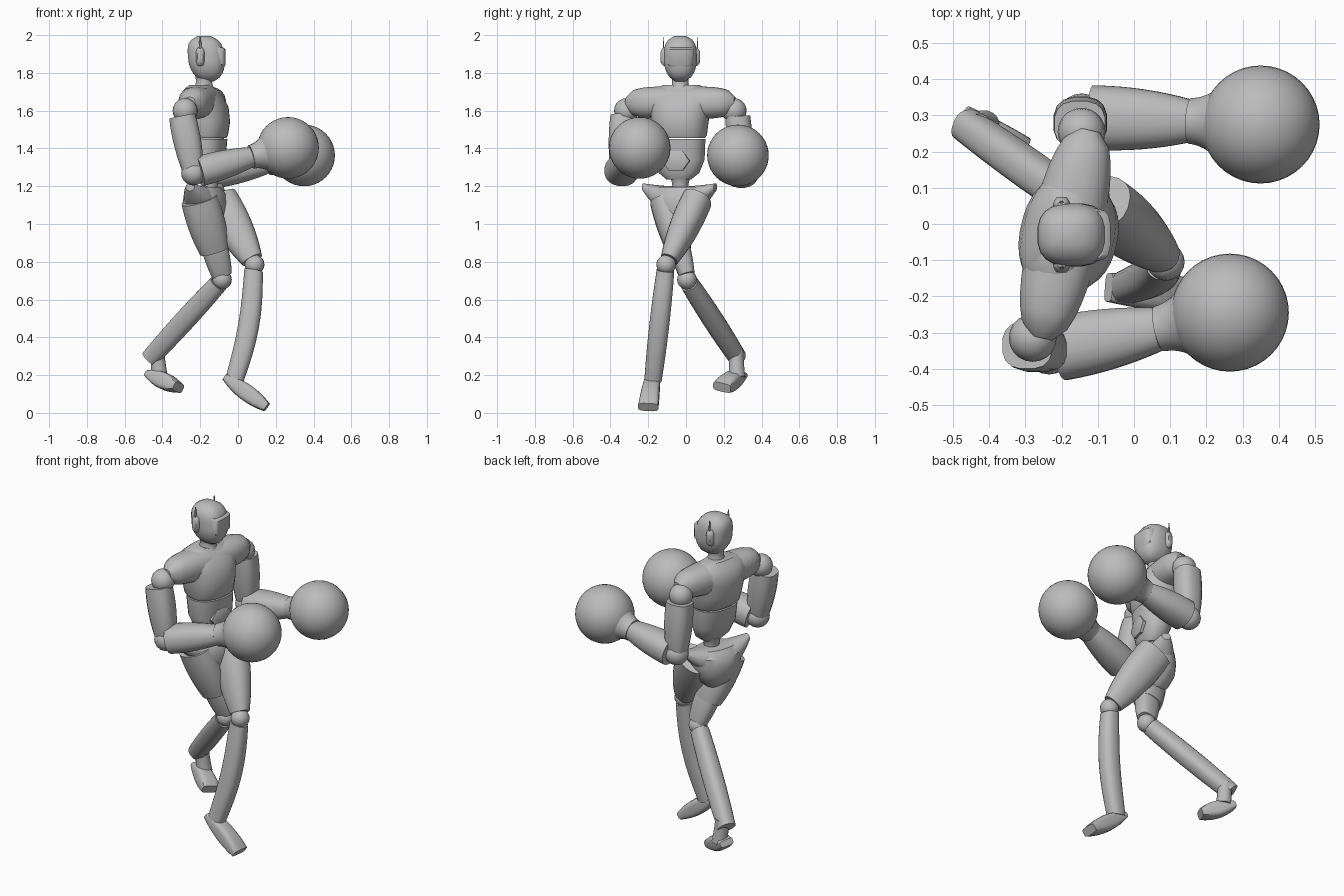
import bpy, bmesh, math
from mathutils import Vector

cube = bpy.data.objects.get("Cube")
if cube:
    bpy.data.objects.remove(cube)

grey = bpy.data.materials.new("plain grey")
grey.use_nodes = True
colour = (0.5, 0.5, 0.5, 1)
grey.diffuse_color = colour
grey.node_tree.nodes["Principled BSDF"].inputs["Base Color"].default_value = colour

X, Y, Z = Vector((1, 0, 0)), Vector((0, 1, 0)), Vector((0, 0, 1))


def finish(name, bm, location, yaw=0):
    """Turn a bmesh into a shaded object."""
    bmesh.ops.recalc_face_normals(bm, faces=bm.faces)
    mesh = bpy.data.meshes.new(name)
    bm.to_mesh(mesh)
    bm.free()
    mesh.materials.append(grey)
    part = bpy.data.objects.new(name, mesh)
    bpy.context.collection.objects.link(part)
    part.location = location
    part.rotation_euler.z = math.radians(yaw)
    bpy.ops.object.select_all(action="DESELECT")
    part.select_set(True)
    bpy.context.view_layer.objects.active = part
    bpy.ops.object.shade_smooth_by_angle(angle=math.radians(35))


def loft(name, sections, axis, side, sides=20, power=2, location=(0, 0, 0), yaw=0):
    """Skin superellipse sections, each given as centre, half width, half depth."""
    across = (side - axis * side.dot(axis)).normalized()
    outward = axis.cross(across)
    bm = bmesh.new()
    rings = []
    for centre, width, depth in sections:
        ring = []
        for k in range(sides):
            angle = math.tau * (k + 0.5) / sides
            c, s = math.cos(angle), math.sin(angle)
            u = math.copysign(abs(c) ** (2 / power), c) * width
            v = math.copysign(abs(s) ** (2 / power), s) * depth
            ring.append(bm.verts.new(centre + across * u + outward * v))
        rings.append(ring)
    for low, high in zip(rings, rings[1:]):
        for k in range(sides):
            n = (k + 1) % sides
            bm.faces.new((low[k], low[n], high[n], high[k]))
    bm.faces.new(rings[0])
    bm.faces.new(rings[-1])
    finish(name, bm, location, yaw)


def through(values, f):
    """Smooth value through a start, middle and end."""
    start, middle, end = values
    return start * (1 - f) * (1 - 2 * f) + middle * 4 * f * (1 - f) + end * f * (2 * f - 1)


def limb(name, start, end, widths, deep=1, depths=None, bow=0, side=Y, **options):
    """Tapered limb between two points, optionally bowed towards +x."""
    sections = []
    for i in range(9):
        f = i / 8
        centre = start.lerp(end, f) + X * bow * math.sin(math.pi * f)
        width = through(widths, f)
        depth = through(depths, f) if depths else width * deep
        sections.append((centre, width, depth))
    loft(name, sections, (end - start).normalized(), side, **options)


def stack(name, rows, **options):
    """Upright body from rows of height, forward shift, half width, half depth."""
    loft(name, [(Z * z + X * x, w, d) for z, x, w, d in rows], Z, Y, **options)


def ball(name, centre, radius, segments=20):
    bm = bmesh.new()
    bmesh.ops.create_uvsphere(bm, u_segments=segments, v_segments=segments // 2, radius=radius)
    finish(name, bm, centre)


# Head: rounded box narrowing to the chin
middle = Vector((-0.18, -0.03, 0))
head = []
for i in range(13):
    f = 0.02 + 0.96 * i / 12
    size = math.sqrt(1 - abs(2 * f - 1) ** 3.5) * (0.8 + 0.2 * min(1, 2.5 * f))
    head.append((Z * (1.75 + 0.25 * f) + X * 0.025 * (1 - f), 0.088 * size, 0.097 * size))
loft("head", head, Z, Y, power=2.6, location=middle)
stack("visor", [(1.82, 0.05, 0.05, 0.05), (1.845, 0.05, 0.07, 0.065),
                (1.925, 0.05, 0.073, 0.065), (1.935, 0.04, 0.07, 0.06)],
      sides=16, power=4, location=middle)
limb("neck", middle + Z * 1.69, middle + Z * 1.79, (0.07, 0.045, 0.05))

# Ear pods with thin antennas
for sign, word in ((1, "left"), (-1, "right")):
    pod = middle + Vector((-0.02, sign * 0.09, 1.885))
    limb(word + "_ear_pod", pod - Y * sign * 0.01, pod + Y * sign * 0.014, (0.024, 0.022, 0.014),
         deep=2.1, side=X, sides=12, power=3)
    limb(word + "_antenna", pod + Z * 0.03, pod + Z * 0.105, (0.004, 0.003, 0.002), deep=2, sides=6)

# Torso, turned slightly about the spine
torso = dict(location=middle, yaw=-13, power=2.3)
stack("chest", [(1.455, 0.015, 0.134, 0.1), (1.47, 0.01, 0.143, 0.113), (1.54, 0.005, 0.15, 0.13),
                (1.62, -0.005, 0.165, 0.13), (1.67, -0.015, 0.175, 0.112), (1.705, -0.02, 0.16, 0.085),
                (1.735, -0.02, 0.1, 0.055)], sides=32, **torso)
yoke = []
for i in range(-8, 9):
    s = i / 8
    cap = math.sqrt(1 - s ** 4)
    yoke.append((Y * 0.295 * s + Z * 1.642 - X * 0.01, 0.03 + 0.045 * cap + 0.025 * (1 - s * s),
                 0.03 + 0.057 * cap))
loft("shoulder_yoke", yoke, Y, X, **torso)
stack("abdomen", [(1.235, 0.035, 0.065, 0.045), (1.27, 0.03, 0.108, 0.07),
                  (1.34, 0.02, 0.134, 0.09), (1.45, 0.015, 0.137, 0.105)], sides=28, **torso)
panel = [(X * x + Z * 1.335, w, w * 1.25) for x, w in ((0.08, 0.06), (0.115, 0.06), (0.12, 0.05))]
loft("belly_panel", panel, X, Z, sides=6, location=middle, yaw=-13)
waist = middle + X * 0.03
limb("spine", waist + Z * 1.13, waist + Z * 1.25, (0.05, 0.042, 0.055), sides=16)

# Pelvis: full hips, with wings flaring up at both sides
seat = dict(location=middle + X * 0.005, yaw=-22)
stack("hips", [(0.96, 0.015, 0.05, 0.05), (1.0, 0.005, 0.095, 0.085), (1.05, 0, 0.125, 0.105),
               (1.11, 0, 0.145, 0.11), (1.16, 0, 0.15, 0.1), (1.195, 0.005, 0.12, 0.07)],
      power=2.2, sides=28, **seat)
wings = []
for i in range(-6, 7):
    s = i / 6
    full = 1 - s * s
    wings.append((Y * (0.205 * s - 0.005) + Z * (1.12 + 0.075 * s * s),
                  0.025 + 0.07 * full, 0.02 + 0.06 * full))
loft("hip_wings", wings, Y, X, power=2.3, **seat)

# Arms and round gloves
arms = {
    "right": dict(shoulder=(-0.28, -0.315, 1.6), sleeve=(-0.295, -0.335, 1.57),
                  elbow=(-0.235, -0.35, 1.27), wrist=(0.07, -0.29, 1.355), glove=(0.265, -0.245, 1.403)),
    "left": dict(shoulder=(-0.145, 0.255, 1.6), sleeve=(-0.15, 0.275, 1.57),
                 elbow=(-0.145, 0.295, 1.265), wrist=(0.155, 0.285, 1.32), glove=(0.35, 0.275, 1.363)),
}
for word, joints in arms.items():
    at = {joint: Vector(place) for joint, place in joints.items()}
    ball(word + "_shoulder_joint", at["shoulder"], 0.066)
    limb(word + "_upper_arm", at["sleeve"], at["elbow"], (0.066, 0.068, 0.05),
         deep=1.08, power=2.6, sides=16)
    ball(word + "_elbow_joint", at["elbow"], 0.066)
    limb(word + "_forearm", at["elbow"].lerp(at["wrist"], 0.1), at["wrist"], (0.09, 0.084, 0.06),
         deep=0.9, power=2.3)
    limb(word + "_cuff", at["wrist"], at["wrist"].lerp(at["glove"], 0.45), (0.064, 0.075, 0.105))
    ball(word + "_glove", at["glove"], 0.163, segments=40)

# Legs: the left leads and crosses inward, the right trails with a raised heel
legs = {
    "left": dict(hip=(-0.1, 0.06, 1.13), thigh_end=(0.075, -0.09, 0.81), knee=(0.088, -0.105, 0.785),
                 shin_end=(-0.02, -0.175, 0.17), heel=(-0.07, -0.175, 0.19), toe=(0.152, -0.2, 0.03)),
    "right": dict(hip=(-0.205, -0.115, 1.13), thigh_end=(-0.125, -0.035, 0.86), knee=(-0.085, 0.005, 0.705),
                  shin_end=(-0.465, 0.275, 0.29), heel=(-0.475, 0.29, 0.205), toe=(-0.315, 0.19, 0.135)),
}
thigh_widths = {"left": (0.08, 0.077, 0.046), "right": (0.078, 0.08, 0.064)}
shin_bow = {"left": 0.025, "right": 0}
for word, joints in legs.items():
    at = {joint: Vector(place) for joint, place in joints.items()}
    limb(word + "_thigh", at["hip"], at["thigh_end"], thigh_widths[word], deep=1.25, power=2.3)
    ball(word + "_knee", at["knee"], 0.052)
    limb(word + "_shin", at["knee"].lerp(at["shin_end"], 0.05), at["shin_end"], (0.047, 0.053, 0.046),
         deep=1.06, bow=shin_bow[word], power=2.5)
    limb(word + "_foot", at["heel"], at["toe"], (0.04, 0.048, 0.054), depths=(0.018, 0.045, 0.025),
         power=4, sides=16)
    if word == "right":
        limb("right_knee_housing", at["thigh_end"] + Z * 0.02, at["knee"] + Z * 0.025, (0.055, 0.052, 0.042),
             deep=1.28, power=2.6, sides=16)
        limb("right_ankle", Vector((-0.43, 0.265, 0.33)), Vector((-0.415, 0.27, 0.19)), (0.04, 0.04, 0.045),
             sides=16)
